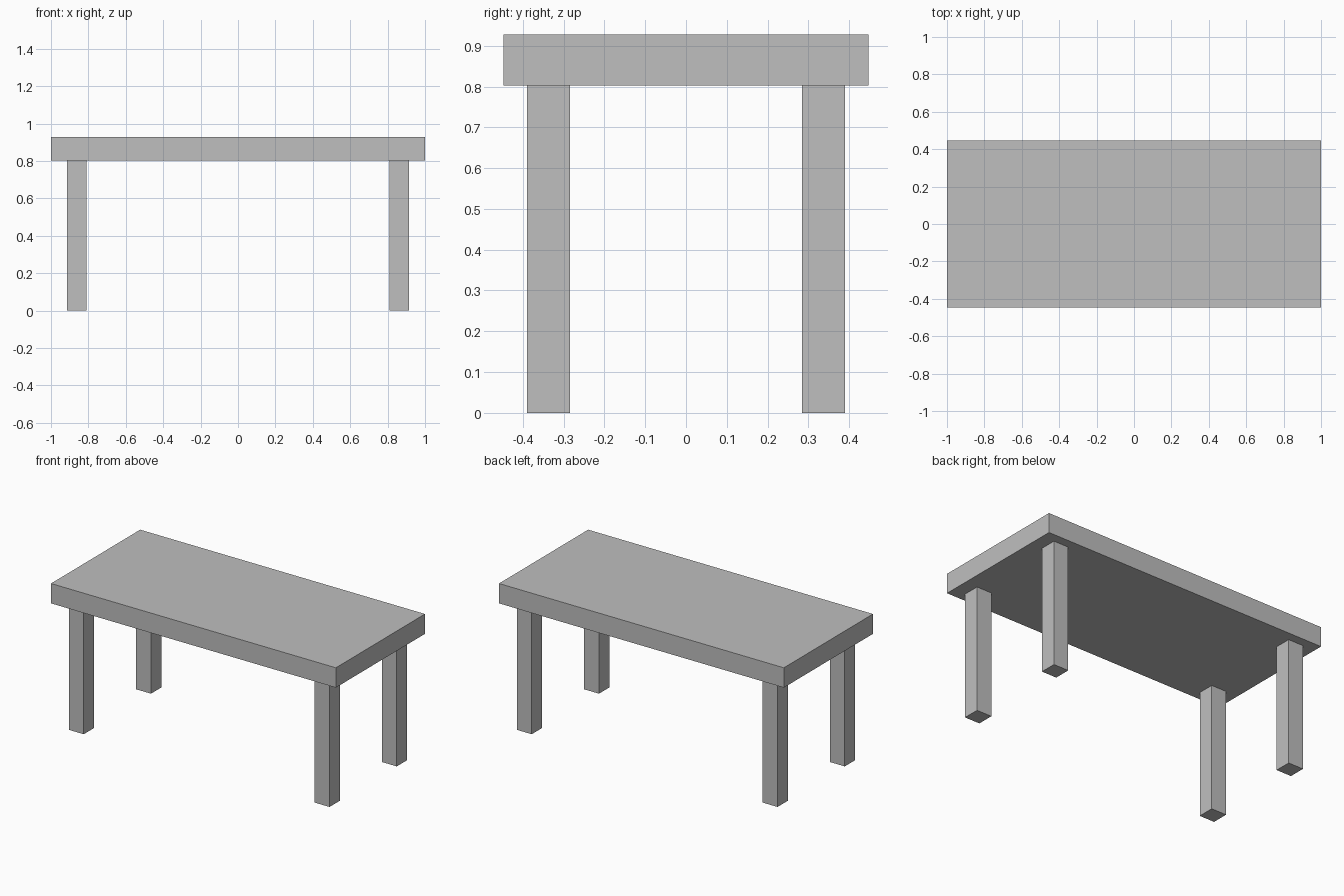
import bpy

if "Cube" in bpy.data.objects:
    bpy.data.objects.remove(bpy.data.objects["Cube"])

# Single plain grey for the whole table
grey = bpy.data.materials.new("plain_grey")
grey.diffuse_color = (0.52, 0.52, 0.52, 1.0)
grey.use_nodes = True
grey.node_tree.nodes["Principled BSDF"].inputs["Base Color"].default_value = grey.diffuse_color


def box(name, low, high):
    """Axis-aligned box between two corners."""
    bpy.ops.mesh.primitive_cube_add(size=1)
    obj = bpy.context.object
    obj.name = name
    for v in obj.data.vertices:
        v.co = [(a + b) / 2 + c * (b - a) for a, b, c in zip(low, high, v.co)]
    obj.data.materials.append(grey)
    return obj


TOP_BOTTOM, TOP_HEIGHT = 0.802, 0.928
LEG = 0.105              # leg thickness
LEG_X, LEG_Y = 0.863, 0.337  # leg centres

# Thick rectangular top
box("table_top", (-1, -0.447, TOP_BOTTOM), (1, 0.447, TOP_HEIGHT))

# Four square legs, set in from the corners
for sx, side in ((-1, "left"), (1, "right")):
    for sy, end in ((-1, "front"), (1, "back")):
        x, y, h = sx * LEG_X, sy * LEG_Y, LEG / 2
        box(f"{end}_{side}_leg", (x - h, y - h, 0), (x + h, y + h, TOP_BOTTOM))
